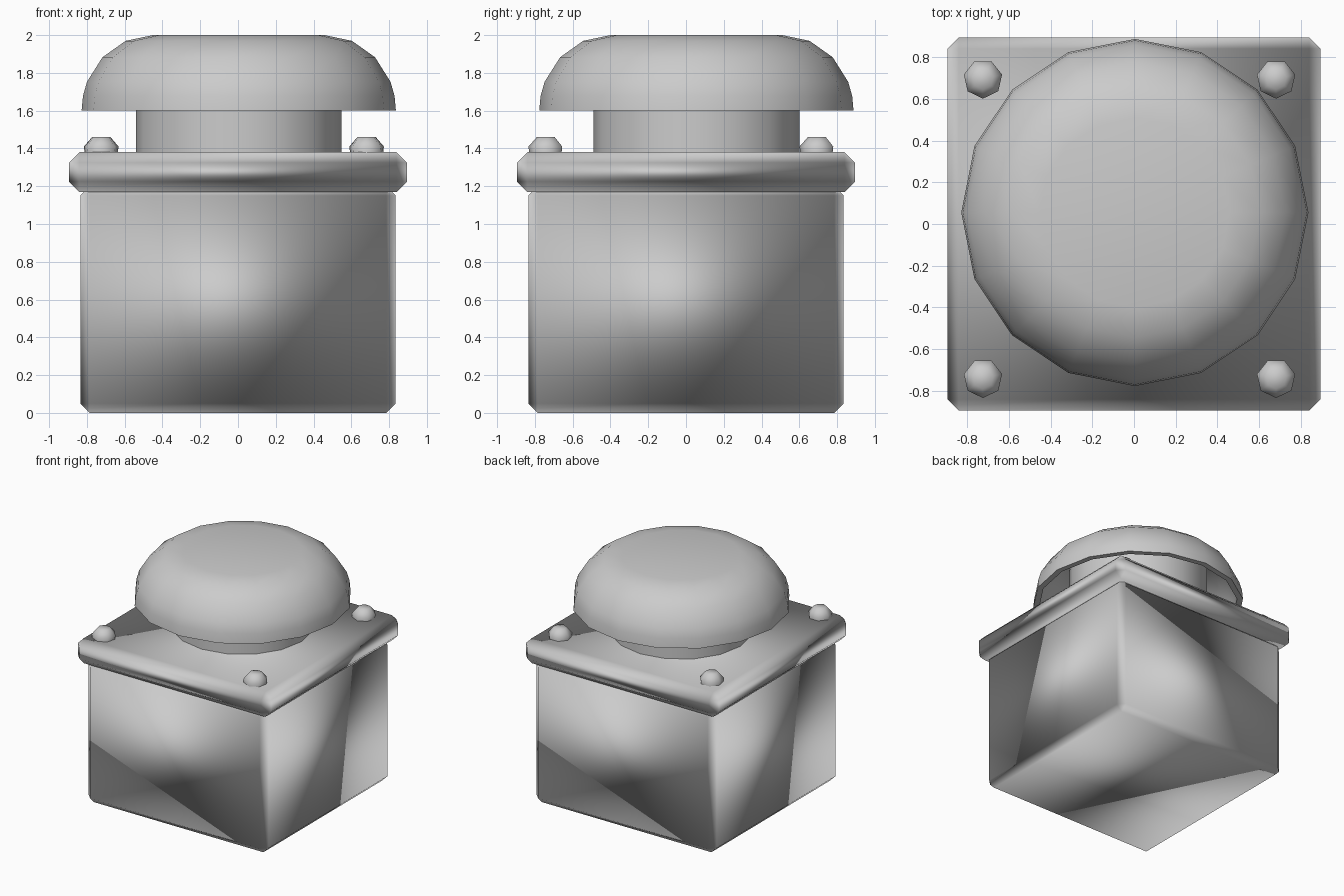
import bpy
import math

cube = bpy.data.objects.get("Cube")
if cube:
    bpy.data.objects.remove(cube, do_unlink=True)

grey = bpy.data.materials.new("plain grey")
grey.use_nodes = True
GREY = (0.6, 0.6, 0.6, 1)
grey.diffuse_color = GREY
grey.node_tree.nodes["Principled BSDF"].inputs["Base Color"].default_value = GREY


def finish(name, angle):
    ob = bpy.context.object
    ob.name = name
    ob.data.materials.append(grey)
    bpy.ops.object.shade_smooth_by_angle(angle=math.radians(angle))
    return ob


def bevelled_block(name, half, low, high, width):
    bpy.ops.mesh.primitive_cube_add(size=1, location=(0, 0, (low + high) / 2))
    ob = bpy.context.object
    ob.scale = (half * 2, half * 2, high - low)
    bpy.ops.object.transform_apply(location=False, rotation=False, scale=True)
    bevel = ob.modifiers.new("Bevel", 'BEVEL')
    bevel.width = width
    bevel.segments = 1
    bevel.harden_normals = True
    bpy.ops.object.modifier_apply(modifier=bevel.name)
    return finish(name, 60)


def lathe(name, profile, sides, centre, turn=0, angle=60):
    """Revolve (radius, height) pairs; the ends are capped when radius > 0."""
    verts, faces = [], []
    for r, z in profile:
        for i in range(sides):
            a = turn + math.tau * i / sides
            verts.append((r * math.cos(a), r * math.sin(a), z))
    for k in range(len(profile) - 1):
        for i in range(sides):
            j = (i + 1) % sides
            lo, hi = k * sides, (k + 1) * sides
            faces.append((lo + i, lo + j, hi + j, hi + i))
    last = (len(profile) - 1) * sides
    faces.append(tuple(reversed(range(sides))))
    faces.append(tuple(range(last, last + sides)))
    mesh = bpy.data.meshes.new(name)
    mesh.from_pydata(verts, [], faces)
    ob = bpy.data.objects.new(name, mesh)
    bpy.context.collection.objects.link(ob)
    ob.location = (*centre, 0)
    bpy.ops.object.select_all(action='DESELECT')
    ob.select_set(True)
    bpy.context.view_layer.objects.active = ob
    return finish(name, angle)


# Box and overhanging lid plate
bevelled_block("box_body", 0.835, 0, 1.2, 0.05)
bevelled_block("lid_plate", 0.895, 1.17, 1.38, 0.055)

# Push button: neck and hollow domed cap
CENTRE = (0.004, 0.055)
lathe("button_neck", [(0.545, 1.36), (0.545, 1.92)], 16, CENTRE)


def dome(rim, height):
    return [(0.455 + rim * math.cos(math.radians(a)),
             1.6 + height * math.sin(math.radians(a)))
            for a in (0, 11.25, 22.5, 45, 67.5, 90)]


inside = list(reversed(dome(0.33, 0.35)))
lathe("button_cap", inside + dome(0.377, 0.4), 16, CENTRE)

# Seven-sided bolts near the lid corners
for side, x in (("right", -0.724), ("left", 0.681)):
    for end, y in (("back", 0.695), ("front", -0.74)):
        lathe("bolt_%s_%s" % (end, side),
              [(0.088, 1.36), (0.094, 1.41), (0.05, 1.46)],
              7, (x, y), -math.pi / 2, 80)
